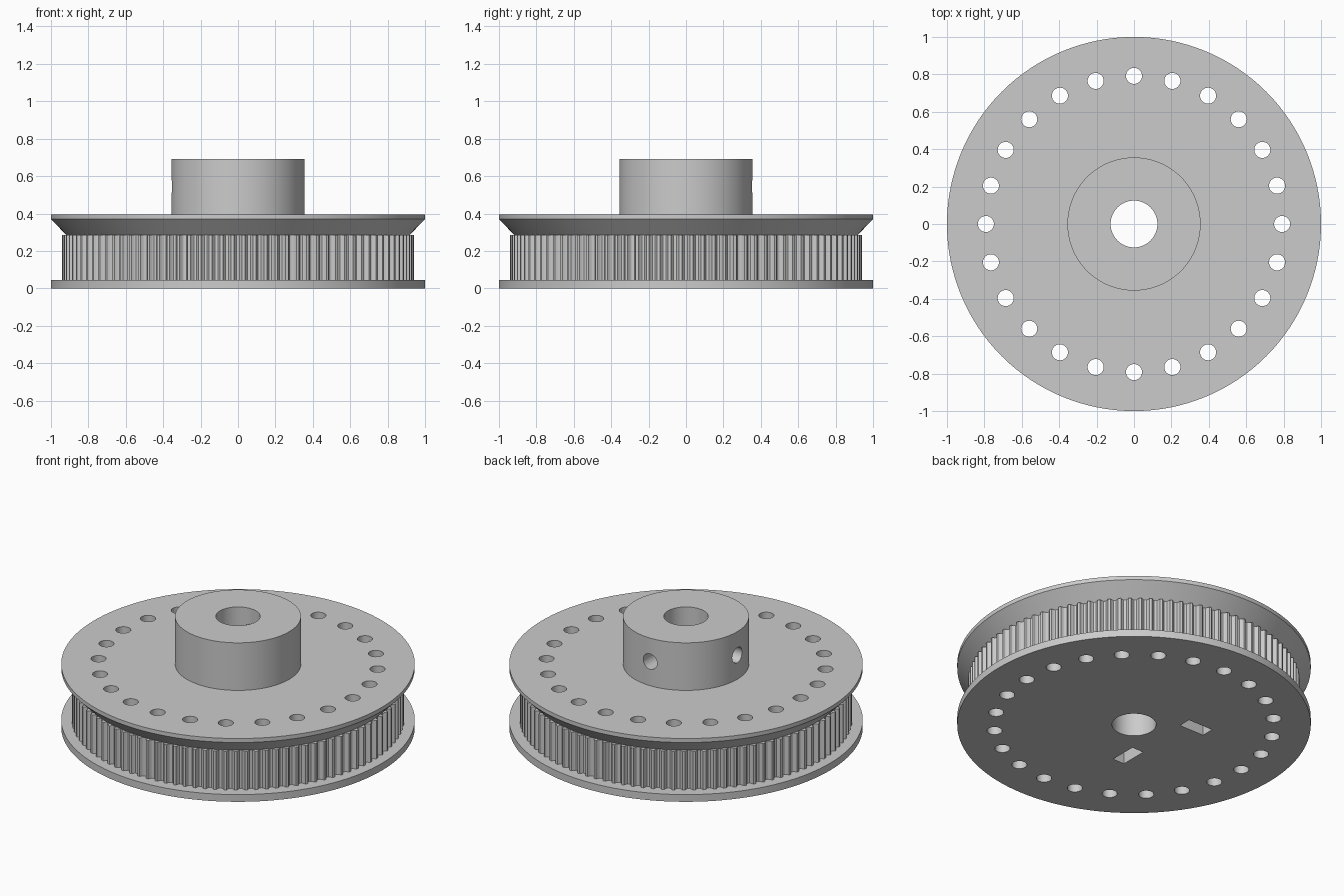
import bpy, bmesh
from math import pi, sin, cos, tau, radians
from mathutils import Matrix, Vector

cube = bpy.data.objects.get("Cube")
if cube:
    bpy.data.objects.remove(cube, do_unlink=True)

SEGMENTS = 128
TEETH = 100
TOOTH_RADIUS = 0.94

grey = bpy.data.materials.new("light grey")
grey.use_nodes = True
grey.diffuse_color = (0.6, 0.6, 0.6, 1)
grey.node_tree.nodes["Principled BSDF"].inputs["Base Color"].default_value = (0.6, 0.6, 0.6, 1)


def finish(name, bm):
    bmesh.ops.recalc_face_normals(bm, faces=bm.faces)
    mesh = bpy.data.meshes.new(name)
    bm.to_mesh(mesh)
    bm.free()
    mesh.materials.append(grey)
    obj = bpy.data.objects.new(name, mesh)
    bpy.context.collection.objects.link(obj)
    return obj


def add_cylinder(bm, r1, r2, bottom, top, x=0, y=0, segments=SEGMENTS):
    bmesh.ops.create_cone(bm, cap_ends=True, segments=segments, radius1=r1, radius2=r2,
                          depth=top - bottom,
                          matrix=Matrix.Translation((x, y, (bottom + top) / 2)))


def disc(name, r, bottom, top):
    bm = bmesh.new()
    add_cylinder(bm, r, r, bottom, top)
    return finish(name, bm)


def lathe(name, profile):
    bm = bmesh.new()
    rings = [[bm.verts.new((r * cos(tau * i / SEGMENTS), r * sin(tau * i / SEGMENTS), z))
              for i in range(SEGMENTS)] for r, z in profile]
    for low, high in zip(rings, rings[1:]):
        for i in range(SEGMENTS):
            j = (i + 1) % SEGMENTS
            bm.faces.new((low[i], low[j], high[j], high[i]))
    bm.faces.new(rings[0])
    bm.faces.new(rings[-1])
    return finish(name, bm)


# Toothed drum: rounded grooves repeated around an extruded outline
def toothed_drum(bottom, top):
    half = [(0.0222, 0), (0.0178, 0.008), (0.0149, 0.0145), (0.008, 0.021)]
    groove = [(-w, d) for w, d in half] + [(0, 0.0227)] + [(w, d) for w, d in reversed(half)]
    bm = bmesh.new()
    outline = []
    for k in range(TEETH):
        for w, depth in groove:
            a = tau * k / TEETH + w / TOOTH_RADIUS
            r = TOOTH_RADIUS - depth
            outline.append(bm.verts.new((r * cos(a), r * sin(a), bottom)))
    face = bm.faces.new(outline)
    moved = bmesh.ops.extrude_face_region(bm, geom=[face], use_keep_orig=True)["geom"]
    bmesh.ops.translate(bm, vec=(0, 0, top - bottom),
                        verts=[v for v in moved if isinstance(v, bmesh.types.BMVert)])
    return finish("toothed_drum", bm)


lower_flange = disc("lower_flange", 1, 0, 0.045)
drum = toothed_drum(0.045, 0.285)
upper_flange = lathe("upper_flange", [(0.918, 0.285), (1, 0.37), (1, 0.395)])
hub = disc("hub", 0.356, 0.395, 0.692)

# Cutter: shaft bore and ring of through holes
bm = bmesh.new()
add_cylinder(bm, 0.125, 0.125, -0.2, 1, segments=64)
for k in range(24):
    a = tau * k / 24
    add_cylinder(bm, 0.043, 0.043, -0.2, 0.6, 0.792 * cos(a), 0.792 * sin(a), 32)
hole_cutter = finish("hole_cutter", bm)

# Cutter: two grub screw holes, at the back and the right
bm = bmesh.new()
for direction in (Vector((0, 1, 0)), Vector((-1, 0, 0))):
    turn = direction.to_track_quat("Z", "Y").to_matrix().to_4x4()
    place = Matrix.Translation(direction * 0.3 + Vector((0, 0, 0.545)))
    bmesh.ops.create_cone(bm, cap_ends=True, segments=32, radius1=0.048, radius2=0.048,
                          depth=0.4, matrix=place @ turn)
screw_cutter = finish("screw_cutter", bm)

# Cutter: two nut slots in the underside
bm = bmesh.new()
for angle in (0, pi / 2):
    bmesh.ops.create_cube(bm, size=1, matrix=Matrix.Rotation(angle, 4, "Z")
                          @ Matrix.Translation((-0.29, 0.2, 0.05))
                          @ Matrix.Diagonal((0.17, 0.08, 0.3, 1)))
slot_cutter = finish("slot_cutter", bm)

cuts = {
    lower_flange: [hole_cutter, slot_cutter],
    drum: [hole_cutter, slot_cutter],
    upper_flange: [hole_cutter],
    hub: [hole_cutter, screw_cutter],
}
for part, cutters in cuts.items():
    bpy.ops.object.select_all(action="DESELECT")
    part.select_set(True)
    bpy.context.view_layer.objects.active = part
    for cutter in cutters:
        mod = part.modifiers.new("cut", "BOOLEAN")
        mod.operation = "DIFFERENCE"
        mod.solver = "EXACT"
        mod.object = cutter
        bpy.ops.object.modifier_apply(modifier=mod.name)
    bpy.ops.object.shade_smooth_by_angle(angle=radians(25))

for cutter in (hole_cutter, screw_cutter, slot_cutter):
    bpy.data.objects.remove(cutter, do_unlink=True)
